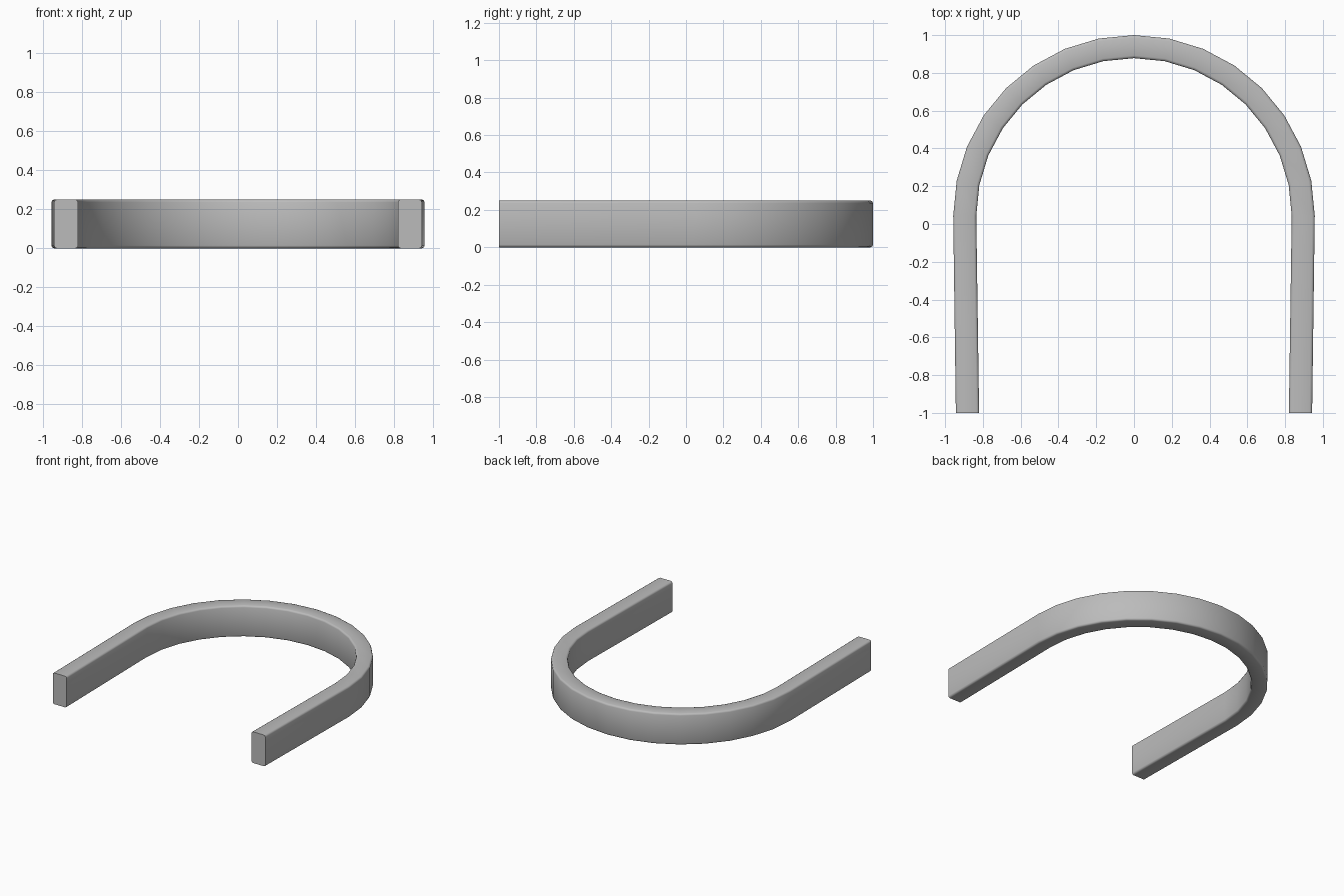
import bpy
import bmesh
import math

if "Cube" in bpy.data.objects:
    bpy.data.objects.remove(bpy.data.objects["Cube"], do_unlink=True)

# Material
grey = bpy.data.materials.new("plain grey")
grey.use_nodes = True
colour = (0.5, 0.5, 0.5, 1)
grey.diffuse_color = colour
grey.node_tree.nodes["Principled BSDF"].inputs["Base Color"].default_value = colour

# Dimensions of the bar and its path
OUTER, INNER, CENTRE_Y = 0.957, 0.835, 0.043
LEG_OUTER, LEG_INNER = 0.943, 0.82
HEIGHT, BEVEL, STEPS = 0.25, 0.014, 16


def section(inner, outer):
    """Rounded rectangle as (distance from the path centre, height) pairs."""
    corners = [(outer, 0, -1, 1), (outer, HEIGHT, -1, -1),
               (inner, HEIGHT, 1, -1), (inner, 0, 1, 1)]
    points = []
    for i, (r, z, dr, dz) in enumerate(corners):
        pair = []
        for t in (0, 45, 90):
            a = math.radians(t)
            pair.append((r + dr * BEVEL * (1 - math.sin(a)),
                         z + dz * BEVEL * (1 - math.cos(a))))
        points += pair if i % 2 == 0 else pair[::-1]
    return points


# U-shaped bar: leg end, half-round bend, leg end
bm = bmesh.new()
rings = [[bm.verts.new((r, -1, z)) for r, z in section(LEG_INNER, LEG_OUTER)]]
for k in range(STEPS + 1):
    a = math.pi * k / STEPS
    rings.append([bm.verts.new((r * math.cos(a), CENTRE_Y + r * math.sin(a), z))
                  for r, z in section(INNER, OUTER)])
rings.append([bm.verts.new((-r, -1, z)) for r, z in section(LEG_INNER, LEG_OUTER)])

for ring, following in zip(rings, rings[1:]):
    for i in range(len(ring)):
        j = (i + 1) % len(ring)
        bm.faces.new((ring[i], ring[j], following[j], following[i]))
bm.faces.new(rings[0])
bm.faces.new(rings[-1])
bmesh.ops.recalc_face_normals(bm, faces=bm.faces)

mesh = bpy.data.meshes.new("curved_bar")
bm.to_mesh(mesh)
bm.free()
mesh.materials.append(grey)
bar = bpy.data.objects.new("curved_bar", mesh)
bpy.context.collection.objects.link(bar)

# Smooth bend and rounded edges, crisp leg ends
bpy.ops.object.select_all(action='DESELECT')
bar.select_set(True)
bpy.context.view_layer.objects.active = bar
bpy.ops.object.shade_smooth_by_angle(angle=math.radians(50))
